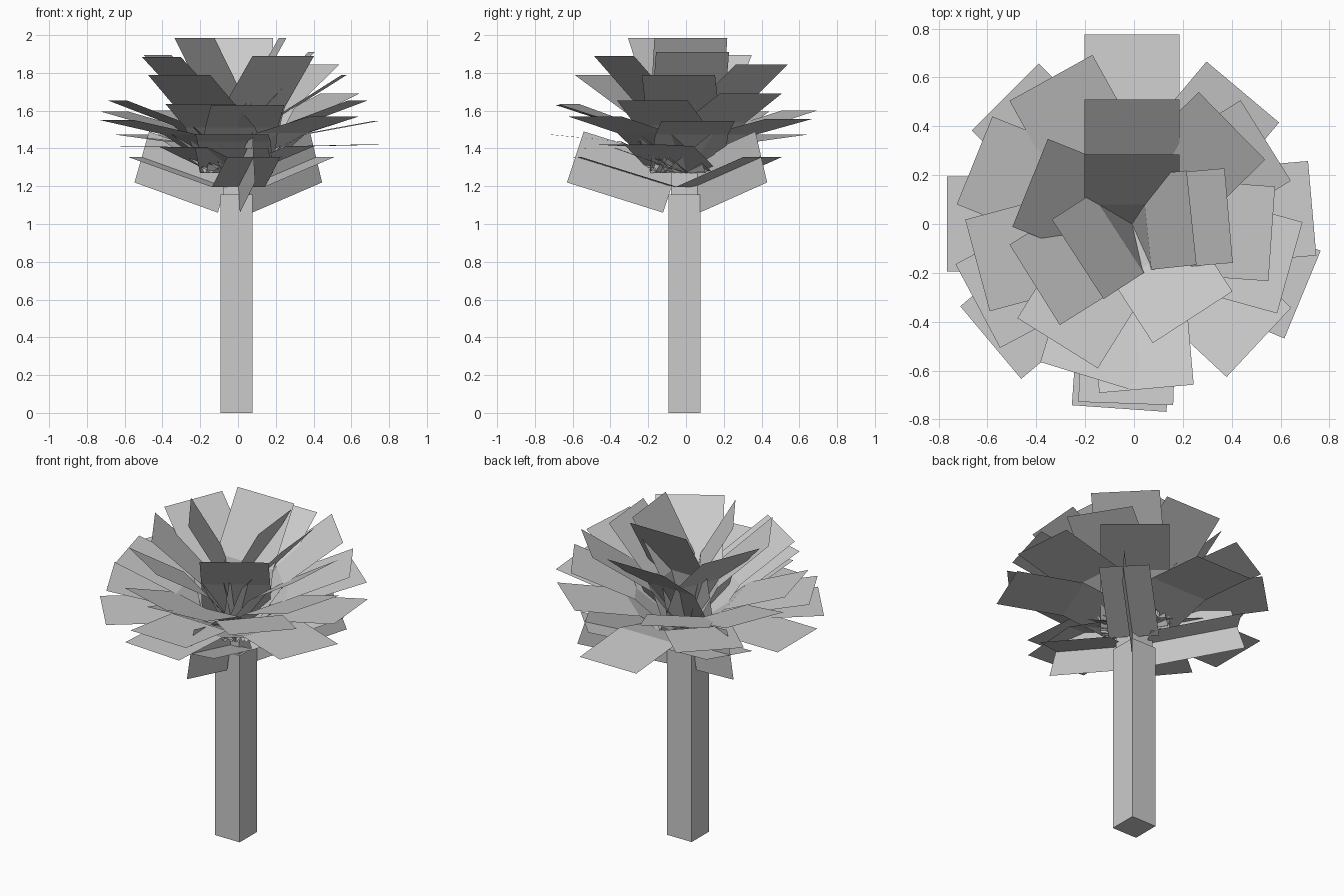
import bpy
from math import sin, cos, atan2, radians, hypot
from mathutils import Vector

if "Cube" in bpy.data.objects:
    bpy.data.objects.remove(bpy.data.objects["Cube"])

CX = CY = -0.008


def mesh_object(name, verts, faces):
    me = bpy.data.meshes.new(name)
    me.from_pydata(verts, [], faces)
    me.update()
    ob = bpy.data.objects.new(name, me)
    bpy.context.collection.objects.link(ob)
    return ob


def box(name, width, z0, z1):
    bpy.ops.mesh.primitive_cube_add(size=1, location=(CX, CY, (z0 + z1) / 2))
    ob = bpy.context.object
    ob.name = name
    ob.scale = (width, width, z1 - z0)


def strip(name, azimuth, profile, width):
    """Flat strip following (radius, z) points, pointing along azimuth."""
    a = radians(azimuth)
    out, side = Vector((cos(a), sin(a), 0)), Vector((-sin(a), cos(a), 0))
    verts = []
    for r, z in profile:
        p = Vector((CX, 0, z)) + out * r
        verts += [p - side * width / 2, p + side * width / 2]
    faces = [(2*i, 2*i + 2, 2*i + 3, 2*i + 1) for i in range(len(profile) - 1)]
    mesh_object(name, verts, faces)


# Square trunk and narrower core hidden in the crown
box("trunk", 0.17, 0, 1.157)
box("crown_core", 0.145, 1.157, 1.27)

# Crown fronds: azimuth, tip radius, tip height; each bends outward halfway
BASE_Z = 1.27
fronds = [
    (90, .775, 1.34), (90, .51, 1.845), (90, .285, 1.985), (6, .245, 1.985),
    (5, .397, 1.91), (-4, .573, 1.79), (-15.5, .67, 1.655), (5, .74, 1.545),
    (-22.5, .755, 1.42), (50, .705, 1.555), (44.5, .573, 1.845),
    (32, .645, 1.69), (-43, .71, 1.57), (-57, .455, 1.89),
    (-85, .677, 1.63), (-92, .735, 1.475), (-94, .757, 1.40),
    (-107, .65, 1.635), (-122, .575, 1.79), (-148, .47, 1.885),
    (-147, .265, 1.985), (158, .45, 1.895), (119, .684, 1.60),
    (158, .695, 1.595), (135, .735, 1.475), (180, .757, 1.40),
    (-165, .655, 1.655), (-152, .715, 1.55), (-140, .755, 1.41),
]
for i, (az, r, z) in enumerate(fronds):
    e = atan2(z - BASE_Z, r) + radians(10)
    half = 0.5 * hypot(r, z - BASE_Z) / cos(radians(10))
    knee = (half * cos(e), BASE_Z + half * sin(e))
    strip(f"frond_{i + 1}", az, [(0, BASE_Z), knee, (r, z)], 0.388)

# Lower boughs: a flat and an upright card crossing each other
for i, az in enumerate((44, 149, 279)):
    strip(f"bough_flat_{i + 1}", az, [(0.065, 1.195), (0.585, 1.355)], 0.285)
    a = radians(az)
    corners = [(0.115, 1.06), (0.63, 1.22), (0.54, 1.49), (0.025, 1.33)]
    mesh_object(f"bough_upright_{i + 1}",
                [(CX + r * cos(a), CY + r * sin(a), z) for r, z in corners],
                [(0, 1, 2, 3)])
